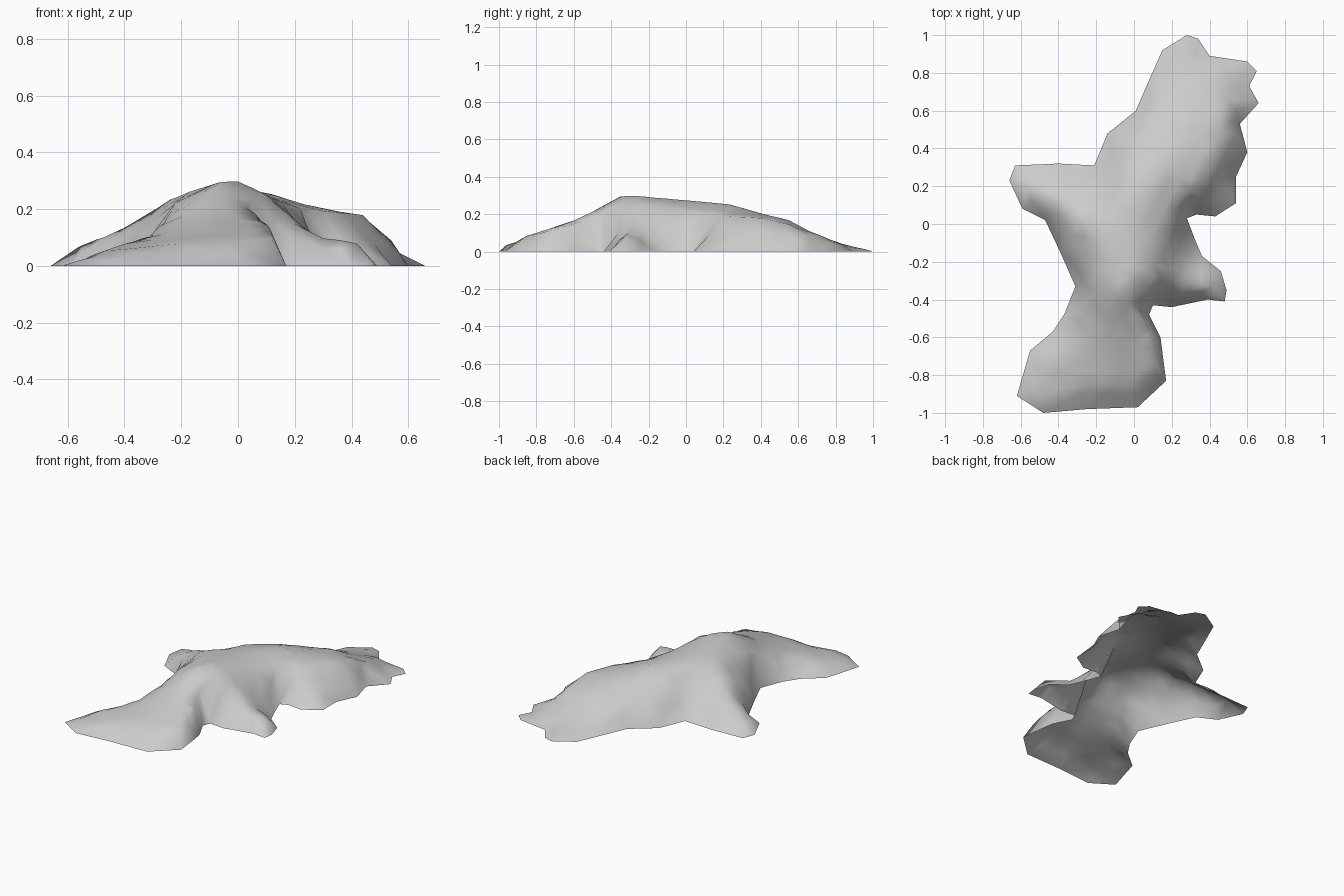
import bpy, bmesh
from mathutils import Vector
from mathutils.geometry import delaunay_2d_cdt, intersect_point_line

cube = bpy.data.objects.get("Cube")
if cube:
    bpy.data.objects.remove(cube, do_unlink=True)

SPACING = 0.06

# Footprint of the rock on the ground, counter-clockwise
footprint = [Vector(p) for p in (
    (-.62, -.91), (-.48, -1), (-.25, -.98), (.02, -.97), (.17, -.83), (.14, -.6),
    (.08, -.48), (.1, -.43), (.2, -.44), (.39, -.4), (.48, -.41), (.49, -.35),
    (.46, -.25), (.36, -.17), (.33, -.1), (.28, .03), (.33, .05), (.43, .04),
    (.54, .11), (.54, .25), (.6, .38), (.56, .53), (.66, .64), (.61, .73),
    (.65, .81), (.6, .86), (.4, .89), (.34, .98), (.28, 1), (.15, .92),
    (.07, .74), (.01, .6), (-.14, .48), (-.21, .31), (-.4, .32), (-.63, .31),
    (-.66, .23), (-.59, .08), (-.47, .02), (-.39, -.15), (-.31, -.33),
    (-.37, -.48), (-.43, -.57), (-.55, -.67))]

# Crest and shoulder lines as x, y, height
main_crest = [(-.15, -.85, .085), (-.13, -.68, .135), (-.12, -.55, .185), (-.06, -.35, .3),
              (0, -.27, .3), (0, 0, .275), (.12, .23, .255), (.25, .42, .2),
              (.32, .55, .17), (.35, .66, .11), (.36, .83, .04)]
plateau_edge = [(-.06, -.35, .3), (-.1, -.2, .285), (-.1, -.03, .272), (-.06, .14, .26),
                (.03, .3, .23), (.12, .44, .19)]
west_spur = [(-.1, -.2, .285), (-.17, -.13, .262), (-.24, -.03, .235), (-.33, .07, .18),
             (-.44, .16, .115), (-.56, .21, .075)]
east_spur = [(.1, -.28, .25), (.14, -.28, .215), (.2, -.29, .15), (.3, -.31, .1), (.42, -.33, .09)]
east_shoulder = [(.06, -.37, .25), (.1, -.28, .25), (.12, -.1, .24), (.19, .03, .215),
                 (.25, .13, .208), (.36, .23, .19), (.44, .4, .185), (.46, .55, .15), (.5, .7, .07)]
west_shoulder = [(-.17, -.13, .262), (-.22, -.3, .225), (-.26, -.43, .16),
                 (-.31, -.58, .11), (-.4, -.72, .08), (-.47, -.82, .055)]
front_shoulder = [(.06, -.37, .25), (.03, -.45, .22), (.06, -.52, .19), (.1, -.6, .155),
                  (.12, -.7, .125), (.12, -.79, .1), (0, -.85, .085), (-.15, -.85, .085),
                  (-.4, -.87, .06)]
back_shoulder = [(-.08, .28, .18), (.02, .45, .145), (.12, .6, .115)]
crests = (main_crest, plateau_edge, west_spur, east_spur, east_shoulder, west_shoulder,
          front_shoulder, back_shoulder)


def inside(p):
    """Even-odd test against the footprint."""
    hit = False
    for a, b in zip(footprint, footprint[1:] + footprint[:1]):
        if (a.y > p.y) != (b.y > p.y):
            if p.x < a.x + (b.x - a.x) * (p.y - a.y) / (b.y - a.y):
                hit = not hit
    return hit


def edge_distance(p):
    best = 9.0
    for a, b in zip(footprint, footprint[1:] + footprint[:1]):
        t = max(0, min(1, intersect_point_line(p, a, b)[1]))
        best = min(best, (a.lerp(b, t) - p).length)
    return best


# Sample the crests evenly
points = list(footprint)
heights = [0.0] * len(points)
for crest in crests:
    for a, b in zip(crest, crest[1:]):
        a, b = Vector(a), Vector(b)
        steps = max(1, round((b - a).length / SPACING))
        for i in range(steps + 1):
            s = a.lerp(b, i / steps)
            if all((s.xy - q).length > 0.02 for q in points):
                points.append(s.xy)
                heights.append(s.z)

# Staggered filler points for the slopes
fixed = list(points)
for row in range(-17, 18):
    for col in range(-12, 13):
        p = Vector(((col + 0.5 * (row % 2)) * SPACING, row * SPACING))
        if inside(p) and edge_distance(p) > 0.03:
            if all((p - q).length > 0.04 for q in fixed):
                points.append(p)
                heights.append(None)

# Triangulate the footprint
n = len(footprint)
rim = [(i, (i + 1) % n) for i in range(n)]
coords, _, faces, sources, _, _ = delaunay_2d_cdt(points, rim, [], 1, 1e-5)

bm = bmesh.new()
verts, known = [], []
for co, src in zip(coords, sources):
    h = heights[src[0]] if src else 0.0
    verts.append(bm.verts.new((co.x, co.y, h or 0.0)))
    known.append(h is not None)
for f in faces:
    bm.faces.new([verts[i] for i in f])


def relax(moving, amount):
    for v in moving:
        if v.link_edges:
            mean = sum(e.other_vert(v).co.z for e in v.link_edges) / len(v.link_edges)
            v.co.z += (mean - v.co.z) * amount


# Stretch the slopes between crest and ground, then soften everything off the rim
for _ in range(150):
    relax([v for v, k in zip(verts, known) if not k], 1.0)
relax([v for v in verts if v.link_edges and not v.is_boundary], 0.2)

bmesh.ops.delete(bm, geom=[v for v in verts if not v.link_faces], context="VERTS")
bm.normal_update()
for f in bm.faces:
    if f.normal.z < 0:
        f.normal_flip()
    f.smooth = True

mesh = bpy.data.meshes.new("rock_outcrop")
bm.to_mesh(mesh)
bm.free()
rock = bpy.data.objects.new("rock_outcrop", mesh)
bpy.context.collection.objects.link(rock)

# Plain stone colour
stone = bpy.data.materials.new("stone_grey")
stone.use_nodes = True
grey = (0.6, 0.6, 0.6, 1)
stone.diffuse_color = grey
stone.node_tree.nodes["Principled BSDF"].inputs["Base Color"].default_value = grey
mesh.materials.append(stone)
